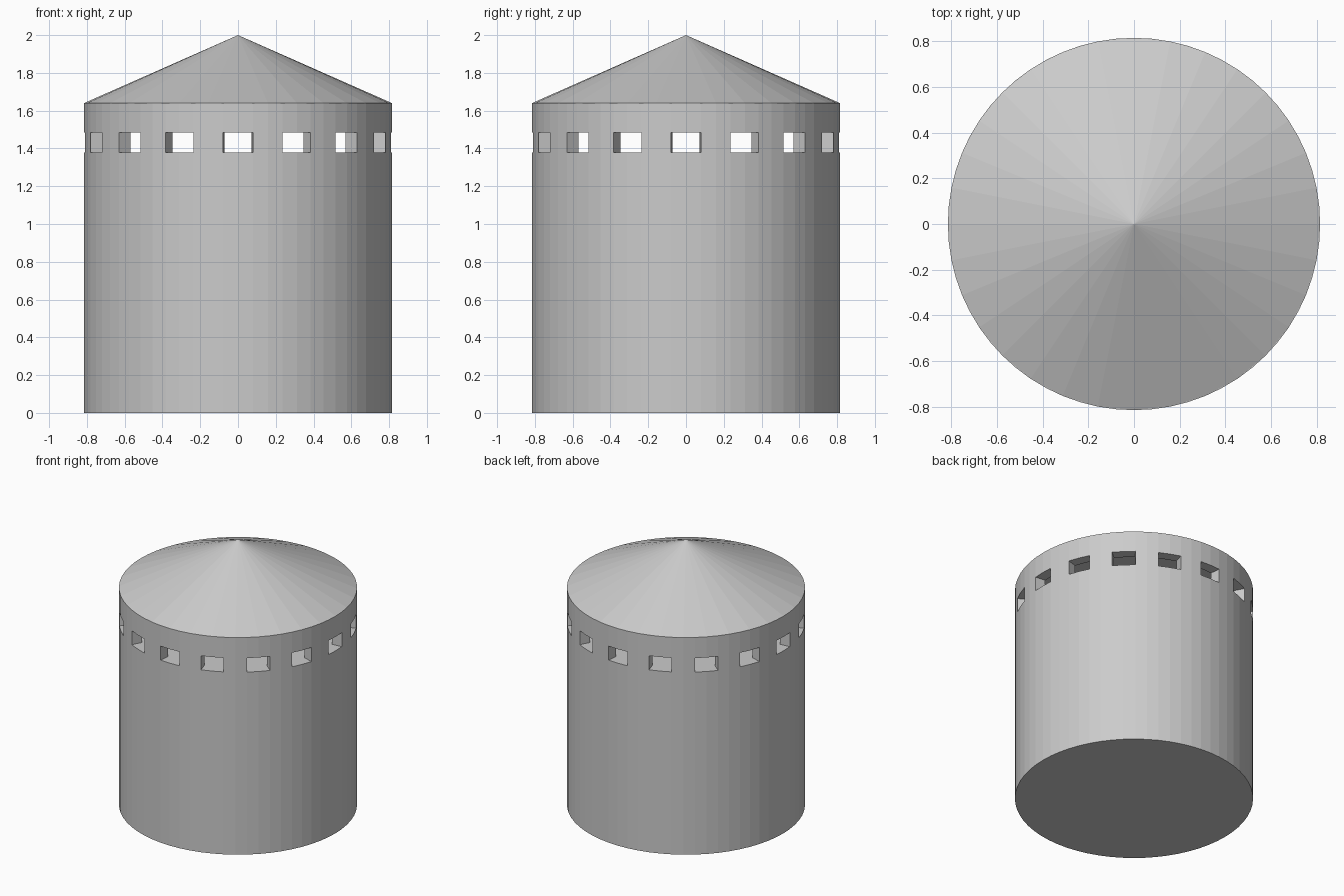
import bpy, bmesh, math

if "Cube" in bpy.data.objects:
    bpy.data.objects.remove(bpy.data.objects["Cube"])

N = 64                      # wall sides; each window spans two, each pier two
R, RI = 0.815, 0.737        # outer and inner wall radius
Z_SILL, Z_HEAD, Z_EAVE, Z_TOP = 1.378, 1.484, 1.64, 2.0


def finish(bm, name):
    bmesh.ops.recalc_face_normals(bm, faces=bm.faces)
    me = bpy.data.meshes.new(name)
    bm.to_mesh(me)
    bm.free()
    ob = bpy.data.objects.new(name, me)
    bpy.context.collection.objects.link(ob)
    return ob


def ring(bm, r, z):
    return [bm.verts.new((r * math.cos(2 * math.pi * i / N),
                          r * math.sin(2 * math.pi * i / N), z)) for i in range(N)]


def is_open(i):
    return i % 4 in (3, 0)


# Tower wall: solid shaft, window band with radial piers, upper ring
bm = bmesh.new()
o0, o1, o2, o3 = [ring(bm, R, z) for z in (0, Z_SILL, Z_HEAD, Z_EAVE)]
i1, i2, i3 = [ring(bm, RI, z) for z in (Z_SILL, Z_HEAD, Z_EAVE)]
for i in range(N):
    j = (i + 1) % N

    def band(a, b):
        bm.faces.new((a[i], a[j], b[j], b[i]))

    band(o0, o1)
    band(o2, o3)
    band(i2, i3)
    band(o3, i3)
    if is_open(i):
        band(o1, i1)        # sill
        band(o2, i2)        # lintel
    else:
        band(o1, o2)        # pier outside
        band(i1, i2)        # pier inside
    if is_open(i) != is_open(j):
        bm.faces.new((o1[j], i1[j], i2[j], o2[j]))  # window jamb
bm.faces.new(o0)            # base
bm.faces.new(i1)            # floor level with the sills
finish(bm, "tower_wall")

# Conical roof
bm = bmesh.new()
bmesh.ops.create_cone(bm, cap_ends=True, segments=32, radius1=R, radius2=0,
                      depth=Z_TOP - Z_EAVE)
bmesh.ops.remove_doubles(bm, verts=bm.verts, dist=1e-5)
bmesh.ops.translate(bm, verts=bm.verts, vec=(0, 0, (Z_TOP + Z_EAVE) / 2))
finish(bm, "roof")
